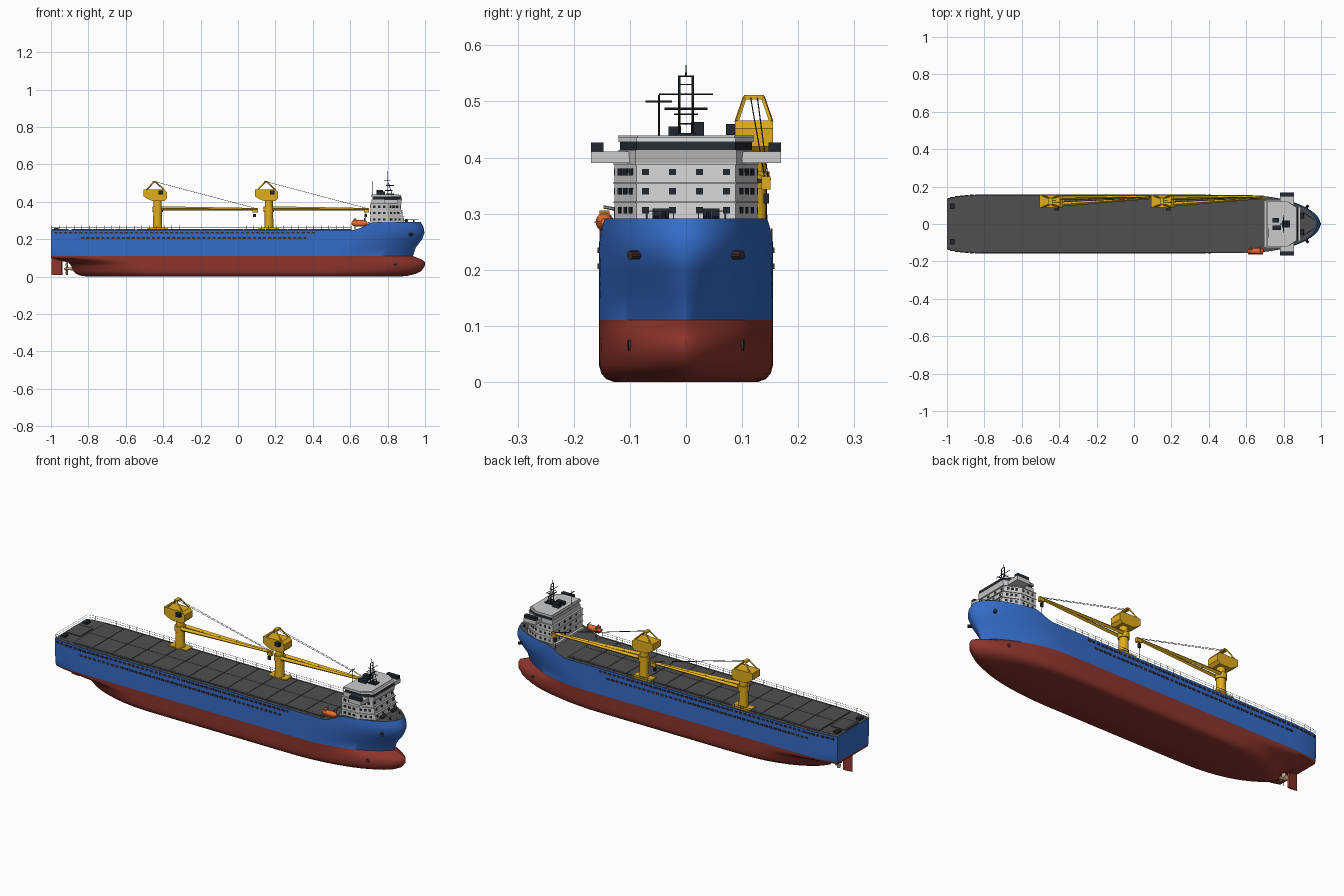
import bpy, bmesh, math
from mathutils import Vector, Matrix


def mat(name, r, g, b):
    m = bpy.data.materials.new(name)
    m.diffuse_color = (r, g, b, 1)
    return m


BLUE = mat("hull_blue", .035, .15, .58)
RED = mat("antifouling_red", .27, .035, .025)
DECK = mat("deck_grey", .075, .08, .085)
WHITE = mat("house_white", .75, .76, .76)
DARK = mat("dark_glass", .015, .022, .03)
YELLOW = mat("crane_yellow", .75, .42, .012)
ORANGE = mat("boat_orange", .8, .15, .03)
STEEL = mat("rail_grey", .35, .38, .4)
BRASS = mat("brass", .5, .38, .2)
SLOT = mat("slot_brown", .05, .025, .025)


class Part:
    """Collects simple solids into one named object."""
    def __init__(self, name, *mats):
        self.name, self.mats, self.bm = name, mats, bmesh.new()

    def box(self, x0, x1, y0, y1, z0, z1, rot=0):
        m = Matrix.Translation(((x0+x1)/2, (y0+y1)/2, (z0+z1)/2)) @ Matrix.Rotation(rot, 4, 'Z')
        bmesh.ops.create_cube(self.bm, size=1, matrix=m @ Matrix.Diagonal((x1-x0, y1-y0, z1-z0, 1)))

    def rod(self, a, b, r, n=6, r2=None):
        a, b = Vector(a), Vector(b)
        q = (b-a).to_track_quat('Z', 'Y').to_matrix().to_4x4()
        bmesh.ops.create_cone(self.bm, cap_ends=True, segments=n, radius1=r, radius2=r if r2 is None else r2,
                              depth=(b-a).length, matrix=Matrix.Translation((a+b)/2) @ q)

    def loft(self, rings):
        v = [[self.bm.verts.new(p) for p in r] for r in rings]
        n = len(v[0])
        for a, b in zip(v, v[1:]):
            for i in range(n):
                self.bm.faces.new((a[i], a[(i+1) % n], b[(i+1) % n], b[i]))
        self.bm.faces.new(v[0][::-1])
        self.bm.faces.new(v[-1])

    def done(self, smooth=None):
        bmesh.ops.recalc_face_normals(self.bm, faces=self.bm.faces)
        me = bpy.data.meshes.new(self.name)
        self.bm.to_mesh(me)
        self.bm.free()
        for m in self.mats:
            me.materials.append(m)
        ob = bpy.data.objects.new(self.name, me)
        bpy.context.collection.objects.link(ob)
        if smooth:
            bpy.ops.object.select_all(action='DESELECT')
            ob.select_set(True)
            bpy.context.view_layer.objects.active = ob
            bpy.ops.object.shade_smooth_by_angle(angle=math.radians(smooth))
        return ob


# hull waterlines: height, beam, stern x, stern half width, run, bow x, entrance, fullness
LEVELS = [(0, .128, -.80, .004, .45, .86, .50, .6), (.005, .142, -.84, .004, .45, .91, .50, .6),
          (.015, .151, -.865, .004, .45, .95, .50, .6), (.03, .155, -.88, .005, .43, .98, .52, .6),
          (.055, .155, -.89, .007, .40, .998, .52, .6), (.075, .155, -.905, .02, .36, 1, .52, .65),
          (.088, .155, -.96, .09, .28, .99, .50, .7), (.1, .155, -1, .125, .22, .96, .46, .75),
          (.11, .155, -1, .13, .2, .935, .42, .8), (.145, .155, -1, .133, .2, .95, .42, .7),
          (.18, .155, -1, .135, .2, .985, .42, .6), (.207, .155, -1, .135, .2, .997, .42, .52),
          (.23, .155, -1, .135, .2, .992, .41, .5), (.25, .155, -1, .135, .2, .978, .4, .5)]


def breadth(L, x):
    z, bm, xs, ws, ls, xb, lb, q = L
    s = min(1, max(0, (x-xs)/ls))
    t = min(1, max(0, (xb-x)/lb))
    return (ws+(bm-ws)*(1-(1-s)**2.4)**.75) * (1-(1-t)**2)**q


def sheer(x):
    t = min(1, max(0, (x-.62)/.11))
    return .25 + .041*t*t*(3-2*t)


hull = Part("hull", BLUE, RED, DECK)
N = 72
grid = {}
for k, L in enumerate(LEVELS):
    for i in range(N+1):
        x = L[2] + (L[5]-L[2])*(.5-.5*math.cos(math.pi*i/N))
        z = L[0] if L[0] <= .11 else .11+(L[0]-.11)/.14*(sheer(x)-.11)
        for s in (-1, 1):
            grid[k, i, s] = hull.bm.verts.new((x, s*breadth(L, x), z))


def face(keys, m):
    f = hull.bm.faces.new([grid[k] for k in keys])
    f.material_index = m


K = len(LEVELS)-1
for k in range(K):
    m = 1 if LEVELS[k+1][0] <= .11 else 0
    face([(k, 0, -1), (k+1, 0, -1), (k+1, 0, 1), (k, 0, 1)], m)
    for i in range(N):
        for s in (-1, 1):
            face([(k, i, s), (k, i+1, s), (k+1, i+1, s), (k+1, i, s)], m)
for i in range(N):
    for k, m in ((0, 1), (K, 2)):
        face([(k, i, -1), (k, i+1, -1), (k, i+1, 1), (k, i, 1)], m)
bmesh.ops.remove_doubles(hull.bm, verts=hull.bm.verts, dist=.0002)
hull.done(40)

# slots along both hull sides, anchors and thruster marks
slots = Part("hull_slots", SLOT)
for z, x0, n in ((.235, -.975, 52), (.206, -.83, 45)):
    for j in range(n):
        x = x0+j*.027
        b = breadth(LEVELS[-2], x)
        for s in (-1, 1):
            slots.box(x-.009, x+.009, s*b-.0025, s*b+.0025, z-.005, z+.005)
for s in (-1, 1):
    slots.rod((.92, s*.085, .226), (.932, s*.1, .226), .008, 10)
    slots.rod((.84, s*.07, .065), (.845, s*(breadth(LEVELS[4], .845)+.001), .065), .01, 12)
slots.done()

# hatch covers and stern deck fittings
hatch = Part("hatch_covers", DECK)
w = 1.5/13
for j in range(13):
    for y0, y1 in ((-.136, -.001), (.001, .136)):
        hatch.box(-.89+j*w, -.89+(j+1)*w-.003, y0, y1, .25, .256)
hatch.box(-.995, -.905, -.055, .055, .25, .255)
hatch.done()
winch = Part("mooring_winches", DARK)
for s in (-1, 1):
    winch.box(-.985, -.96, s*.095-.015, s*.095+.015, .25, .262)
    winch.rod((.9, s*.045-.015, .3), (.9, s*.045+.015, .3), .009, 12)
    winch.rod((.94, s*.04, .29), (.94, s*.04, .302), .004, 8)
winch.done()

# deck railings
rail = Part("deck_railings", STEEL)
pts = [-.995+j*.04 for j in range(41)]
for s in (-1, 1):
    line = [(x, s*(breadth(LEVELS[-1], x)-.002)) for x in pts]
    for a, b in zip(line, line[1:]):
        for z in (.262, .273):
            rail.rod((*a, z), (*b, z), .0008, 4)
    for p in line:
        rail.rod((*p, .25), (*p, .273), .0009, 4)
    rail.rod((.895, s*.07, .305), (.965, s*.022, .305), .001, 4)
    for t in (0, .5, 1):
        rail.rod((.895+.07*t, s*(.07-.048*t), .29), (.895+.07*t, s*(.07-.048*t), .305), .001, 4)
for z in (.262, .273):
    rail.rod((-.997, -.133, z), (-.997, .133, z), .0008, 4)
rail.done()


def plan(xa, xm, xf, ys, yf, z):
    return [(xa, -ys, z), (xm, -ys, z), (xf, -yf, z), (xf, yf, z), (xm, ys, z), (xa, ys, z)]


# deckhouse tiers with raked front and windows
house = Part("deckhouse", WHITE)
glass = Part("house_windows", DARK)
house.box(.695, .74, -.125, .125, .25, .292)
for j in range(3):
    z = .288+j*.034
    f0, f1 = .889-j*.008, .883-j*.008
    house.loft([plan(.708, .8-j*.003, f0, .127, .088, z), plan(.708, .8-j*.003, f1, .127, .088, z+.031)])
    house.loft([plan(.705, .802-j*.003, f0+.001, .129, .09, z+.031), plan(.705, .802-j*.003, f0+.001, .129, .09, z+.034)])
    zc = z+.018
    for y in (-.072, -.024, .024, .072):
        glass.box(f1-.004, f1+.004, y-.0065, y+.0065, zc-.0055, zc+.0055)
        glass.box(.7065, .71, y-.0065, y+.0065, zc-.0055, zc+.0055)
    for s in (-1, 1):
        for x in (.728, .755, .782):
            glass.box(x-.006, x+.006, s*.127-.001, s*.127+.001, zc-.006, zc+.006)
        for t in (.25, .5, .75):
            x, y = .797+(f1-.795)*t, s*(.127-.039*t)
            glass.box(x-.006, x+.006, y-.002, y+.002, zc-.006, zc+.006, -s*math.atan2(.039, f1-.797))
glass.done()

# bridge with wings, window band and roof
house.loft([plan(.715, .82, .872, .12, .09, .39), plan(.715, .82, .878, .12, .09, .413)])
house.box(.78, .855, -.169, .169, .39, .411)
house.loft([plan(.718, .81, .86, .112, .085, .41), plan(.718, .81, .86, .112, .085, .43)])
house.loft([plan(.712, .82, .875, .12, .088, .428), plan(.712, .82, .87, .12, .088, .436)])
house.loft([plan(.72, .815, .86, .121, .086, .436), plan(.72, .815, .86, .121, .086, .439)])
house.done()
band = Part("bridge_windows", DARK)
band.loft([plan(.722, .82, .876, .118, .088, .413), plan(.722, .82, .872, .118, .088, .428)])
for s in (-1, 1):
    band.box(.783, .852, s*.158-.011, s*.158+.011, .411, .427)
band.done()

# mast, radar scanners and funnel boxes on the roof
mast = Part("mast", DARK)
for y in (-.012, .012):
    mast.rod((.80, y, .437), (.80, y, .545), .0022)
    mast.rod((.825, y, .437), (.805, y, .5), .0018)
for z, h, r in ((.513, .048, .0015), (.487, .038, .0025), (.477, .021, .0015), (.545, .014, .0015), (.53, .013, .0012), (.46, .013, .0012)):
    mast.rod((.80, -h, z), (.80, h, z), r)
for z, x0, x1 in ((.487, .79, .835), (.513, .78, .815), (.46, .785, .825)):
    mast.rod((x0, 0, z), (x1, 0, z), .002)
mast.rod((.80, 0, .545), (.80, 0, .565), .0015, 6, .001)
mast.rod((.717, -.048, .437), (.717, -.048, .511), .0018)
mast.rod((.717, -.072, .5), (.717, -.025, .5), .002)
mast.box(.74, .785, -.031, -.009, .438, .455)
mast.box(.74, .775, .009, .032, .438, .463)
mast.box(.79, .835, -.018, .018, .438, .444)
mast.done()

# deck cranes
for num, cx in enumerate((-.43, .165), 1):
    cy, tx, ty = .121, cx+.53, .143
    c = Part(f"crane_{num}", YELLOW)
    c.box(cx-.055, cx+.055, cy-.025, cy+.027, .25, .261)
    c.rod((cx, cy, .25), (cx, cy, .41), .025, 20, .021)
    c.rod((cx, cy, .345), (cx, cy, .375), .028, 20)
    prof = [(-.05, .414), (-.028, .405), (.035, .405), (.05, .42), (.05, .452), (.035, .466), (-.075, .466), (-.075, .43)]
    c.loft([[(cx+x, cy+s*.034, z) for x, z in prof] for s in (-1, 1)])
    # A-frame on the slewing house
    for s in (-1, 1):
        c.rod((cx-.06, cy+s*.031, .464), (cx-.018, cy+s*.016, .508), .004, 4)
        c.rod((cx+.035, cy+s*.031, .464), (cx-.012, cy+s*.016, .508), .004, 4)
        # twin jib beams
        c.rod((cx+.02, cy+s*.018, .365), (tx, ty+s*.003, .361), .011, 4, .006)
    c.box(cx-.026, cx-.006, cy-.018, cy+.018, .503, .511)
    for t in (.2, .4, .6, .8):
        x, y, h = cx+.02+(tx-cx-.02)*t, cy+(ty-cy)*t, .018-.015*t
        c.rod((x, y-h, .364), (x, y+h, .364), .004, 4)
    c.box(tx-.022, tx+.006, ty-.008, ty+.008, .343, .366)
    c.done()
    r = Part(f"crane_rigging_{num}", DARK)
    for s in (-1, 1):
        r.rod((cx-.014, cy+s*.006, .508), (tx-.005, ty+s*.003, .365), .001, 4)
    r.rod((tx-.012, ty, .345), (tx-.012, ty, .262), .001, 4)
    r.box(tx-.019, tx-.005, ty-.005, ty+.005, .318, .336)
    r.box(cx+.005, cx+.03, cy-.05, cy-.034, .44, .46)
    r.done()

# lifeboat with its davits
boat = Part("lifeboat", ORANGE)
rings = []
for x, k in ((.608, .45), (.618, .85), (.635, 1), (.668, 1), (.684, .85), (.693, .4)):
    rings.append([(x, -.145+k*.016*math.cos(a*math.pi/8), .285+k*.017*math.sin(a*math.pi/8)) for a in range(16)])
boat.loft(rings)
boat.box(.615, .635, -.154, -.136, .297, .306)
boat.box(.61, .691, -.163, -.127, .283, .286)
boat.done(40)
davit = Part("lifeboat_davits", STEEL)
for x in (.625, .677):
    davit.rod((x, -.122, .25), (x, -.126, .308), .003)
    davit.rod((x, -.126, .308), (x, -.147, .312), .003)
davit.done()

# rudder and propeller
rud = Part("rudder", RED)
foil = [(-.997, 0), (-.965, .005), (-.945, .006), (-.938, 0), (-.945, -.006), (-.965, -.005)]
rud.loft([[(x, y, z) for x, y in foil] for z in (.008, .1)])
rud.done()
prop = Part("propeller", BRASS)
prop.rod((-.88, 0, .042), (-.93, 0, .042), .009, 12, .005)
for j in range(4):
    R = Matrix.Translation((-.915, 0, .042)) @ Matrix.Rotation(j*math.pi/2, 4, 'X') @ Matrix.Rotation(.6, 4, 'Z')
    blade = [(-.004, .003), (-.012, .02), (-.007, .034), (.007, .034), (.012, .02), (.004, .003)]
    prop.loft([[R @ Vector((s*.001, y, z)) for y, z in blade] for s in (-1, 1)])
prop.done()
